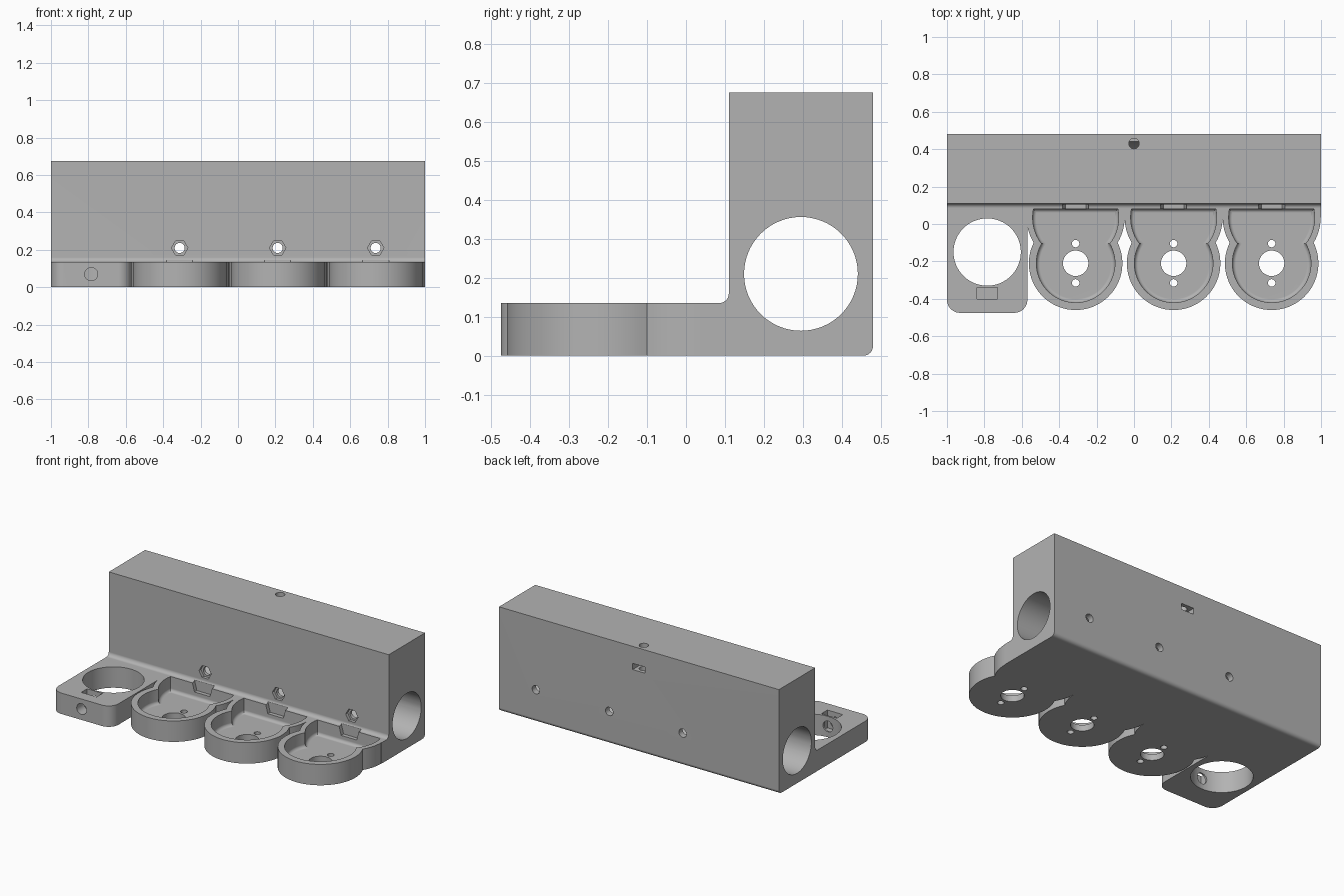
import bpy, bmesh, math
from mathutils import Vector

if "Cube" in bpy.data.objects:
    bpy.data.objects.remove(bpy.data.objects["Cube"])

grey = bpy.data.materials.new("plain grey")
grey.diffuse_color = (0.45, 0.45, 0.45, 1)
grey.use_nodes = True
grey.node_tree.nodes["Principled BSDF"].inputs["Base Color"].default_value = grey.diffuse_color


def loft(name, rings):
    """Closed solid through a list of matching point rings."""
    bm = bmesh.new()
    vs = [[bm.verts.new(p) for p in ring] for ring in rings]
    n = len(vs[0])
    for a, b in zip(vs, vs[1:]):
        for i in range(n):
            j = (i + 1) % n
            bm.faces.new((a[i], a[j], b[j], b[i]))
    bm.faces.new(vs[0][::-1])
    bm.faces.new(vs[-1])
    bmesh.ops.recalc_face_normals(bm, faces=bm.faces)
    me = bpy.data.meshes.new(name)
    bm.to_mesh(me)
    bm.free()
    me.materials.append(grey)
    ob = bpy.data.objects.new(name, me)
    bpy.context.collection.objects.link(ob)
    return ob


def slab(name, outline, z0, z1):
    return loft(name, [[(x, y, z) for x, y in outline] for z in (z0, z1)])


def box(name, x0, x1, y0, y1, z0, z1):
    return slab(name, [(x0, y0), (x1, y0), (x1, y1), (x0, y1)], z0, z1)


def arc(cx, cy, r, a0, a1, n):
    """Arc points, angles in degrees."""
    angles = [math.radians(a0 + (a1 - a0) * i / n) for i in range(n + 1)]
    return [(cx + r * math.cos(a), cy + r * math.sin(a)) for a in angles]


def rod(name, axis, c, r, a, b, n=32):
    """Cylinder along x, y or z from a to b; c holds the other two coordinates."""
    pts = arc(c[0], c[1], r, 0, 360 - 360 / n, n - 1)
    put = {"x": lambda u, v, t: (t, u, v), "y": lambda u, v, t: (u, t, v),
           "z": lambda u, v, t: (u, v, t)}[axis]
    return loft(name, [[put(u, v, t) for u, v in pts] for t in (a, b)])


def boolean(target, tool, op):
    mod = target.modifiers.new(op.lower(), "BOOLEAN")
    mod.operation, mod.solver, mod.object = op, "EXACT", tool
    bpy.context.view_layer.objects.active = target
    bpy.ops.object.modifier_apply(modifier=mod.name)
    bpy.data.objects.remove(tool)


def cup_outline(cx, r_low, r_high, y_back):
    """Two overlapping circles meeting at a neck, closed by a straight back."""
    c1, c2 = -0.21, 0.035
    d = c2 - c1
    h = (d * d + r_low ** 2 - r_high ** 2) / (2 * d)
    a = math.degrees(math.asin(h / r_low))
    b = math.degrees(math.asin((h - d) / r_high))
    end = 0
    if r_high < 0.25:
        end = math.degrees(math.asin((y_back - c2) / r_high))
    left = arc(cx, c2, r_high, 180 - end, 180 - b, 8)
    low = arc(cx, c1, r_low, 180 - a, 360 + a, 48)[1:-1]
    right = arc(cx, c2, r_high, b, end, 8)
    back = [] if end else [(cx + r_high, y_back), (cx - r_high, y_back)]
    return left + low + right + back


Z = 0.135                      # height of the foot plate
CUPS = (-0.312, 0.212, 0.736)  # cup centres
RING = -0.785                  # centre of the ring plate

# main block and foot strip as one L profile with rounded inner and lower back edges
profile = [(0.035, 0), *arc(0.455, 0.025, 0.025, -90, 0, 6), (0.48, 0.675), (0.11, 0.675),
           *arc(0.085, Z + 0.025, 0.025, 0, -90, 6), (0.035, Z)]
body = loft("mounting_block", [[(x, y, z) for y, z in profile] for x in (-1, 1)])

# ring plate with rounded front corners
plate = [(-1, 0.06), *arc(-0.93, -0.405, 0.07, 180, 270, 10),
         *arc(-0.64, -0.405, 0.07, 270, 360, 10), (-0.57, 0.06)]
boolean(body, slab("ring_plate", plate, 0, Z), "UNION")

# cup outer walls
for cx in CUPS:
    boolean(body, slab("cup", cup_outline(cx, 0.25, 0.262, 0.06), 0, Z), "UNION")

# long bore, ring hole, clamp screw holes and nut slots
cuts = [rod("bore", "x", (0.295, 0.21), 0.146, -1.1, 1.1, 64),
        rod("ring_hole", "z", (RING, -0.15), 0.18, -0.1, 0.3, 64),
        rod("plate_screw", "y", (RING, 0.07), 0.035, -0.6, -0.25, 24),
        box("plate_nut_slot", RING - 0.055, RING + 0.055, -0.4, -0.34, 0.02, 0.3),
        rod("top_screw", "z", (0, 0.43), 0.028, 0.2, 0.8, 24),
        box("back_nut_slot", -0.045, 0.045, 0.38, 0.6, 0.525, 0.565)]

for cx in CUPS:
    # cup recess with a rounded floor edge
    rings = []
    f = 0.02
    for k in range(5):
        t = math.radians(90 * k / 4)
        s = f * (1 - math.sin(t))
        z = 0.04 + f * (1 - math.cos(t))
        rings.append([(x, y, z) for x, y in cup_outline(cx, 0.21 - s, 0.23 - s, 0.08 - s)])
    rings.append([(x, y, Z + 0.1) for x, y, _ in rings[-1]])
    cuts.append(loft("recess", rings))
    # tapered notch in the back wall
    notch = [(-0.055, 0.08), (0.055, 0.08), (0.07, Z), (0.07, 0.17), (-0.07, 0.17), (-0.07, Z)]
    cuts.append(loft("notch", [[(cx + x, y, z) for x, z in notch] for y in (0.05, 0.105)]))
    # floor holes
    cuts.append(rod("shaft_hole", "z", (cx, -0.21), 0.068, -0.1, 0.1))
    for dy in (-0.105, 0.105):
        cuts.append(rod("pin_hole", "z", (cx, -0.21 + dy), 0.02, -0.1, 0.1, 20))
    # cross bolt and hexagonal nut pocket
    cuts.append(rod("bolt_hole", "y", (cx, 0.21), 0.027, 0.0, 0.6, 24))
    cuts.append(rod("nut_pocket", "y", (cx, 0.21), 0.044, 0.05, 0.13, 6))

for tool in cuts:
    boolean(body, tool, "DIFFERENCE")

# smooth the round walls, keep flat faces flat
bpy.ops.object.select_all(action="DESELECT")
body.select_set(True)
bpy.context.view_layer.objects.active = body
bpy.ops.object.shade_smooth_by_angle(angle=math.radians(30))
flat = body.modifiers.new("flat_faces", "WEIGHTED_NORMAL")
flat.keep_sharp = True
